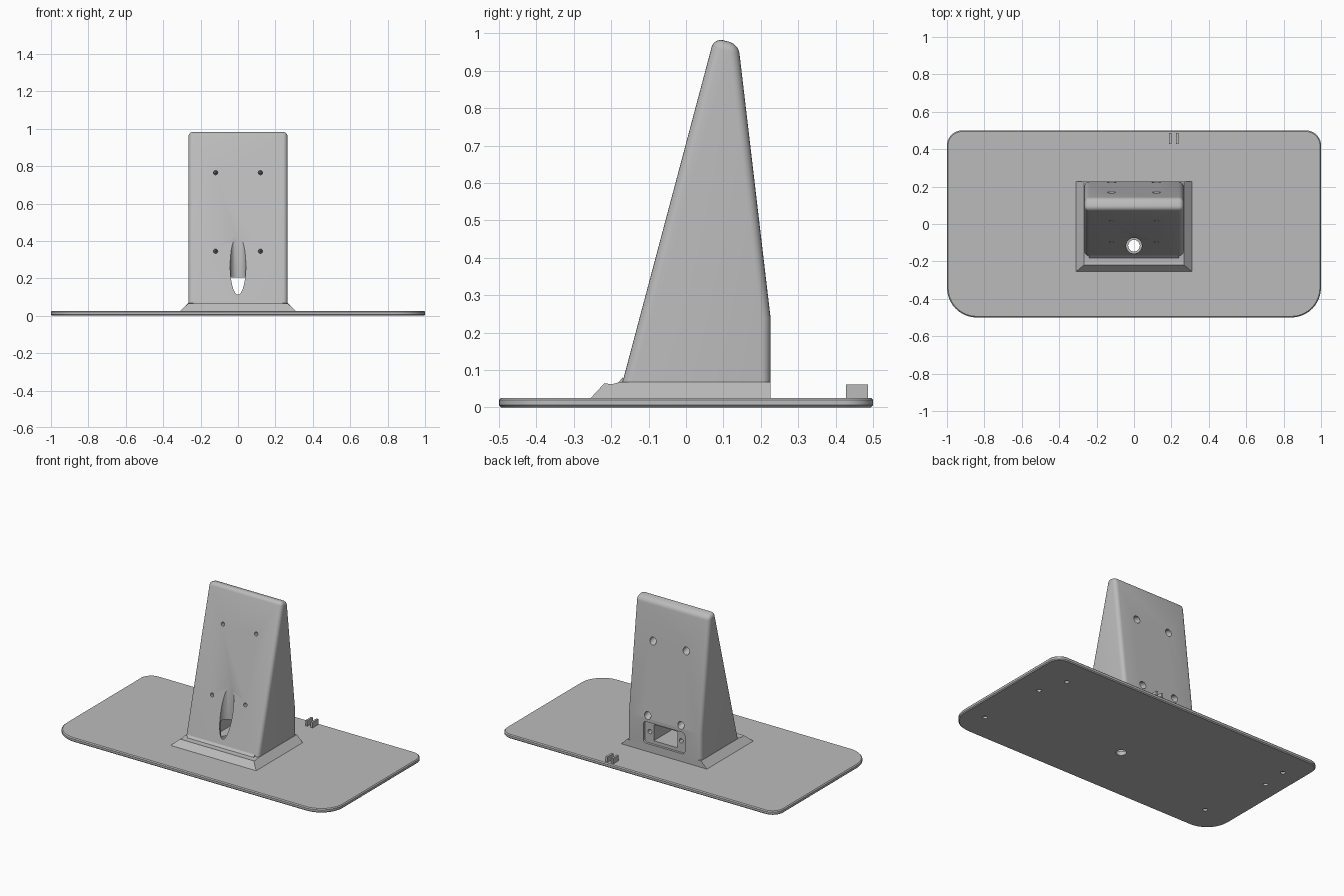
import bpy, bmesh
from math import sin, cos, pi, radians
from mathutils import Vector

cube = bpy.data.objects.get("Cube")
if cube:
    bpy.data.objects.remove(cube, do_unlink=True)

grey = bpy.data.materials.new("matte grey")
grey.use_nodes = True
grey.diffuse_color = (0.5, 0.5, 0.5, 1)
grey.node_tree.nodes["Principled BSDF"].inputs["Base Color"].default_value = (0.5, 0.5, 0.5, 1)


def add(name, bm):
    bmesh.ops.recalc_face_normals(bm, faces=bm.faces[:])
    mesh = bpy.data.meshes.new(name)
    bm.to_mesh(mesh)
    bm.free()
    mesh.materials.append(grey)
    obj = bpy.data.objects.new(name, mesh)
    bpy.context.collection.objects.link(obj)
    return obj


def prism(loop_a, loop_b):
    """Solid between two matching outlines."""
    bm = bmesh.new()
    a = [bm.verts.new(p) for p in loop_a]
    b = [bm.verts.new(p) for p in loop_b]
    bm.faces.new(a)
    bm.faces.new(b[::-1])
    n = len(a)
    for i in range(n):
        j = (i + 1) % n
        bm.faces.new((a[i], a[j], b[j], b[i]))
    bmesh.ops.recalc_face_normals(bm, faces=bm.faces[:])
    return bm


def box(x0, x1, y0, y1, z0, z1):
    corners = [(x0, y0), (x1, y0), (x1, y1), (x0, y1)]
    return prism([(x, y, z0) for x, y in corners], [(x, y, z1) for x, y in corners])


def rod(start, end, radius, sides=32):
    start, end = Vector(start), Vector(end)
    turn = (end - start).to_track_quat('Z', 'Y')
    ring = [turn @ Vector((radius * cos(2 * pi * i / sides), radius * sin(2 * pi * i / sides), 0))
            for i in range(sides)]
    return prism([start + p for p in ring], [end + p for p in ring])


def cut(target, bm):
    cutter = add("cutter", bm)
    cutter.hide_render = True
    mod = target.modifiers.new("cut", 'BOOLEAN')
    mod.operation = 'DIFFERENCE'
    mod.solver = 'EXACT'
    mod.object = cutter
    bpy.context.view_layer.objects.active = target
    bpy.ops.object.modifier_apply(modifier=mod.name)
    bpy.data.objects.remove(cutter, do_unlink=True)


def smooth(obj):
    bpy.ops.object.select_all(action='DESELECT')
    obj.select_set(True)
    bpy.context.view_layer.objects.active = obj
    bpy.ops.object.shade_smooth_by_angle(angle=radians(30))


# Base plate: wide rounded front corners, tighter back corners, chamfered rim
outline = []
for sx, sy, r, start in ((1, 1, 0.08, 0), (-1, 1, 0.08, 90), (-1, -1, 0.16, 180), (1, -1, 0.16, 270)):
    for i in range(11):
        a = radians(start + 9 * i)
        outline.append((sx * (1 - r) + r * cos(a), sy * (0.5 - r) + r * sin(a)))
bm = prism([(x, y, 0) for x, y in outline], [(x, y, 0.026) for x, y in outline])
rim = [e for e in bm.edges if abs(e.verts[0].co.z - e.verts[1].co.z) < 1e-5]
bmesh.ops.bevel(bm, geom=rim, offset=0.006, segments=1, affect='EDGES')
base = add("base_plate", bm)

# Cable hole and blind foot holes in the underside
CABLE_Y = -0.116
cut(base, rod((0, CABLE_Y, -0.1), (0, CABLE_Y, 0.1), 0.031))
for x, y in ((0.83, 0.13), (0.77, 0.31), (0.87, -0.31), (-0.87, 0.31), (-0.88, 0.14), (-0.8, -0.31)):
    cut(base, rod((x, y, -0.05), (x, y, 0.014), 0.014, 24))

# Flange collar around the foot of the tower, sloped on front and sides
collar = [(-0.255, 0.025), (-0.218, 0.065), (-0.2, 0.062), (-0.175, 0.068), (0.226, 0.068), (0.226, 0.025)]


def half_width(z):
    return 0.31 if z < 0.03 else 0.267


flange = add("flange_collar", prism([(-half_width(z), y, z) for y, z in collar],
                                    [(half_width(z), y, z) for y, z in collar]))
cut(flange, rod((0, CABLE_Y, -0.1), (0, CABLE_Y, 0.2), 0.042))

# Small fillet strip where the tower front meets the collar
strip = [(-0.182, 0.066), (-0.169, 0.08), (-0.16, 0.066)]
fillet = add("front_fillet", prism([(-0.24, y, z) for y, z in strip], [(0.24, y, z) for y, z in strip]))
cut(fillet, rod((0, CABLE_Y, -0.1), (0, CABLE_Y, 0.2), 0.042))

# Tower: wedge profile with rounded vertical and top edges
wedge = [(-0.17, 0.067), (0.075, 0.988), (0.14, 0.971), (0.226, 0.24), (0.226, 0.067)]
bm = prism([(-0.265, y, z) for y, z in wedge], [(0.265, y, z) for y, z in wedge])


def rounded(edge):
    a, b = (v.co for v in edge.verts)
    foot = max(a.z, b.z) < 0.1
    crease = abs(a.z - 0.24) < 1e-4 and abs(b.z - 0.24) < 1e-4
    return not foot and not crease


bmesh.ops.bevel(bm, geom=[e for e in bm.edges if rounded(e)], offset=0.025, segments=5,
                profile=0.5, affect='EDGES')
tower = add("tower", bm)

# Cable channel dropping through the front face
cut(tower, rod((0, CABLE_Y, 0), (0, CABLE_Y, 0.7), 0.042, 48))

# Socket window at the back: shallow recess, opening and two screw holes
bm = box(-0.15, 0.15, 0.211, 0.3, 0.078, 0.218)
bmesh.ops.bevel(bm, geom=[e for e in bm.edges if abs(e.verts[0].co.y - e.verts[1].co.y) > 0.01],
                offset=0.02, segments=4, profile=0.5, affect='EDGES')
cut(tower, bm)
cut(tower, box(-0.085, 0.085, CABLE_Y, 0.31, 0.1, 0.205))
for x in (-0.113, 0.113):
    cut(tower, rod((x, 0.15, 0.152), (x, 0.32, 0.152), 0.014, 24))

# Mounting holes square to the front face, counterbored from the back
axis = Vector((0, 0.966, -0.257))
for x in (-0.12, 0.12):
    for y, z in ((0.016, 0.765), (-0.096, 0.345)):
        p = Vector((x, y, z))
        cut(tower, rod(p - axis * 0.1, p + axis * 0.5, 0.012, 24))
        cut(tower, rod(p + axis * 0.06, p + axis * 0.5, 0.023, 24))

# Cable clip: two upright tabs at the back of the plate
for side, x in (("right", 0.193), ("left", 0.232)):
    add("clip_tab_" + side, box(x - 0.007, x + 0.007, 0.428, 0.486, 0.024, 0.062))

for obj in (base, flange, tower):
    smooth(obj)
